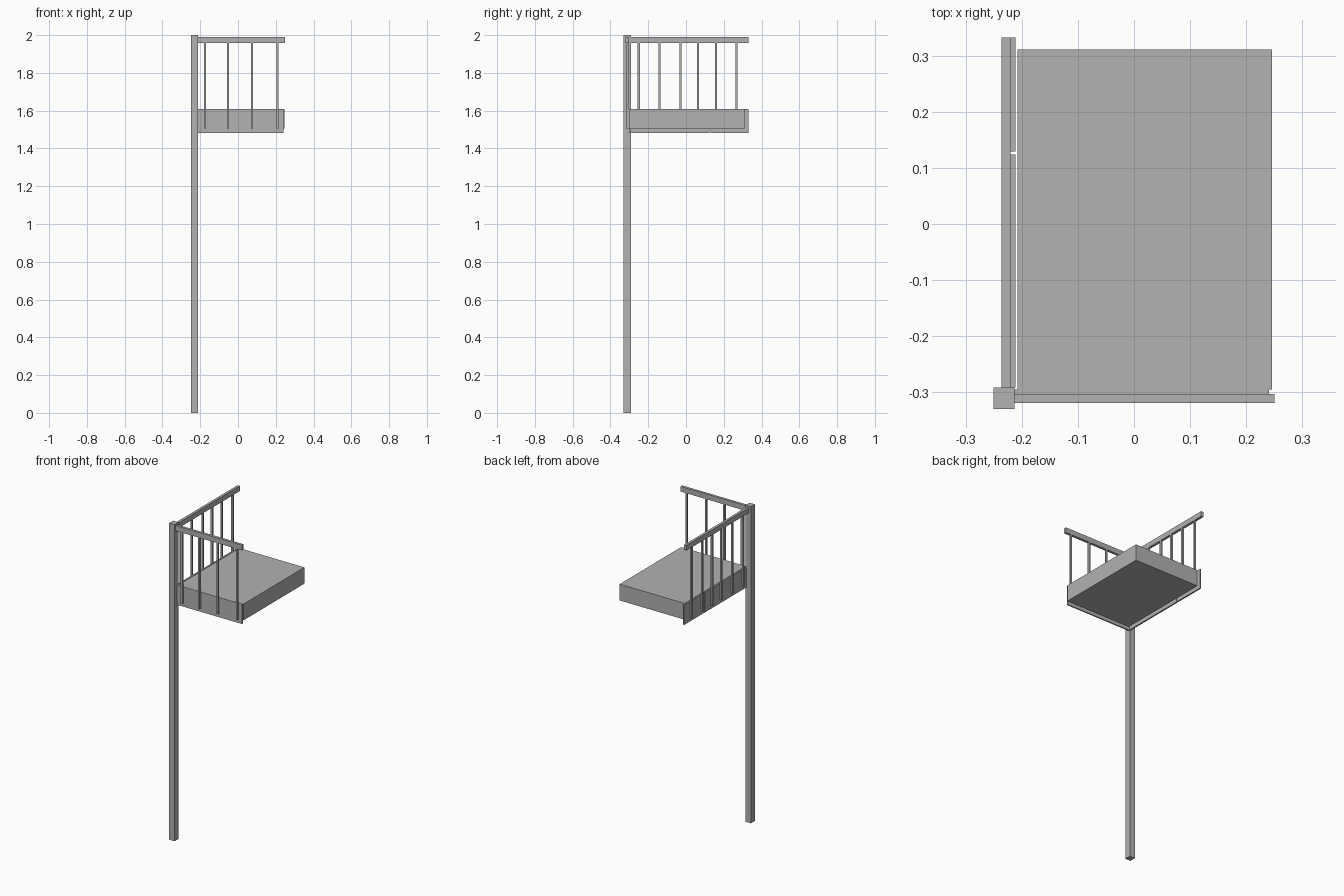
import bpy
import bmesh
from mathutils import Vector

cube = bpy.data.objects.get("Cube")
if cube:
    bpy.data.objects.remove(cube, do_unlink=True)

# Single painted finish
grey = bpy.data.materials.new("plain grey")
grey.use_nodes = True
tone = (0.445, 0.445, 0.445, 1)
grey.diffuse_color = tone
grey.node_tree.nodes["Principled BSDF"].inputs["Base Color"].default_value = tone


def box(name, xs, ys, zs):
    """Box spanning the given (min, max) range on each axis."""
    low, high = (Vector(c) for c in zip(xs, ys, zs))
    bm = bmesh.new()
    bmesh.ops.create_cube(bm, size=1)
    for v in bm.verts:
        v.co = (low + high) / 2 + v.co * (high - low)
    mesh = bpy.data.meshes.new(name)
    bm.to_mesh(mesh)
    bm.free()
    mesh.materials.append(grey)
    obj = bpy.data.objects.new(name, mesh)
    bpy.context.collection.objects.link(obj)
    return obj


RAIL_Z = (1.957, 1.99)
FASCIA_Z = (1.483, 1.608)
BALUSTER_Z = (1.505, 1.957)
HALF = 0.0055  # half a baluster's width

# Corner post and deck
box("corner_post", (-0.25, -0.213), (-0.33, -0.291), (0, 2))
box("deck", (-0.208, 0.246), (-0.295, 0.311), (1.505, 1.608))

# Front fascia board, rail and balusters
box("front_fascia", (-0.213, 0.241), (-0.303, -0.295), FASCIA_Z)
box("front_rail", (-0.213, 0.25), (-0.319, -0.303), RAIL_Z)
for i, x in enumerate((-0.175, -0.053, 0.074, 0.21)):
    box(f"front_baluster_{i + 1}", (x - HALF, x + HALF),
        (-0.314, -0.303), BALUSTER_Z)

# Side fascia in two lengths with a narrow joint, rail and balusters
box("side_fascia_long", (-0.22, -0.211), (-0.291, 0.124), FASCIA_Z)
box("side_fascia_short", (-0.22, -0.211), (0.129, 0.332), FASCIA_Z)
box("side_rail", (-0.236, -0.22), (-0.291, 0.332), RAIL_Z)
for i, y in enumerate((-0.25, -0.14, -0.03, 0.063, 0.159, 0.268)):
    box(f"side_baluster_{i + 1}", (-0.231, -0.22),
        (y - HALF, y + HALF), BALUSTER_Z)
